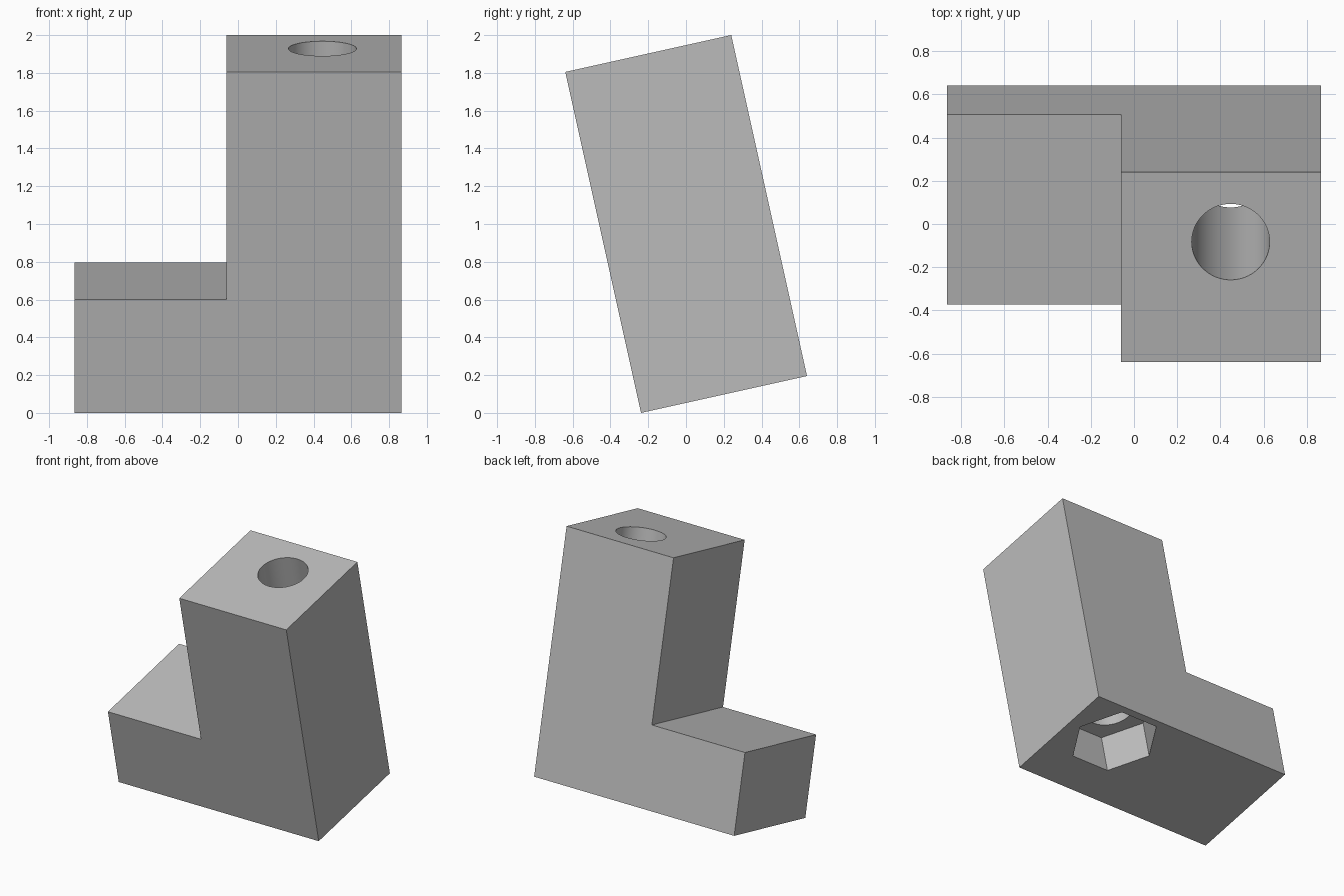
import bpy, bmesh, math
from mathutils import Matrix, Vector

cube = bpy.data.objects.get("Cube")
if cube:
    bpy.data.objects.remove(cube, do_unlink=True)

TILT = math.radians(12.53)
DEPTH, HEIGHT, STEP = 0.9, 1.849, 0.615
HOLE = Vector((0.447, 0.57, 0))

grey = bpy.data.materials.new("plain grey")
grey.use_nodes = True
grey.diffuse_color = (0.5, 0.5, 0.5, 1)
grey.node_tree.nodes["Principled BSDF"].inputs["Base Color"].default_value = (0.5, 0.5, 0.5, 1)

# Leaning frame: the bottom front edge rests on the ground
lean = Matrix.Translation((0, -0.238, 0)) @ Matrix.Rotation(TILT, 4, "X")


def make_object(name, bm):
    bmesh.ops.recalc_face_normals(bm, faces=bm.faces)
    mesh = bpy.data.meshes.new(name)
    bm.to_mesh(mesh)
    bm.free()
    mesh.materials.append(grey)
    obj = bpy.data.objects.new(name, mesh)
    bpy.context.collection.objects.link(obj)
    obj.matrix_world = lean
    return obj


def make_cutter(name, sides, radius, bottom, top):
    bm = bmesh.new()
    place = Matrix.Translation(HOLE + Vector((0, 0, (bottom + top) / 2)))
    # Both cutters have a corner on the local x axis
    bmesh.ops.create_cone(bm, cap_ends=True, segments=sides, radius1=radius,
                          radius2=radius, depth=top - bottom,
                          matrix=place @ Matrix.Rotation(math.pi / 2, 4, "Z"))
    obj = make_object(name, bm)
    obj.hide_render = True
    return obj


# L-shaped block extruded from its front outline
outline = [(-0.865, 0), (0.865, 0), (0.865, HEIGHT),
           (-0.06, HEIGHT), (-0.06, STEP), (-0.865, STEP)]
bm = bmesh.new()
front = bm.faces.new([bm.verts.new((x, 0, z)) for x, z in outline])
back = bmesh.ops.extrude_face_region(bm, geom=[front])["geom"]
bmesh.ops.translate(bm, vec=(0, DEPTH, 0),
                    verts=[v for v in back if isinstance(v, bmesh.types.BMVert)])
block = make_object("angle_block", bm)

# Round bolt hole right through, with a hexagonal nut pocket underneath
cutters = [make_cutter("nut_pocket_cutter", 6, 0.32, -0.2, 0.305),
           make_cutter("bolt_hole_cutter", 96, 0.18, 0.1, HEIGHT + 0.2)]
bpy.context.view_layer.objects.active = block
block.select_set(True)
for cutter in cutters:
    cut = block.modifiers.new(cutter.name, "BOOLEAN")
    cut.operation, cut.solver, cut.object = "DIFFERENCE", "EXACT", cutter
    bpy.ops.object.modifier_apply(modifier=cut.name)
for cutter in cutters:
    bpy.data.objects.remove(cutter, do_unlink=True)

bpy.ops.object.shade_smooth_by_angle(angle=math.radians(30))
